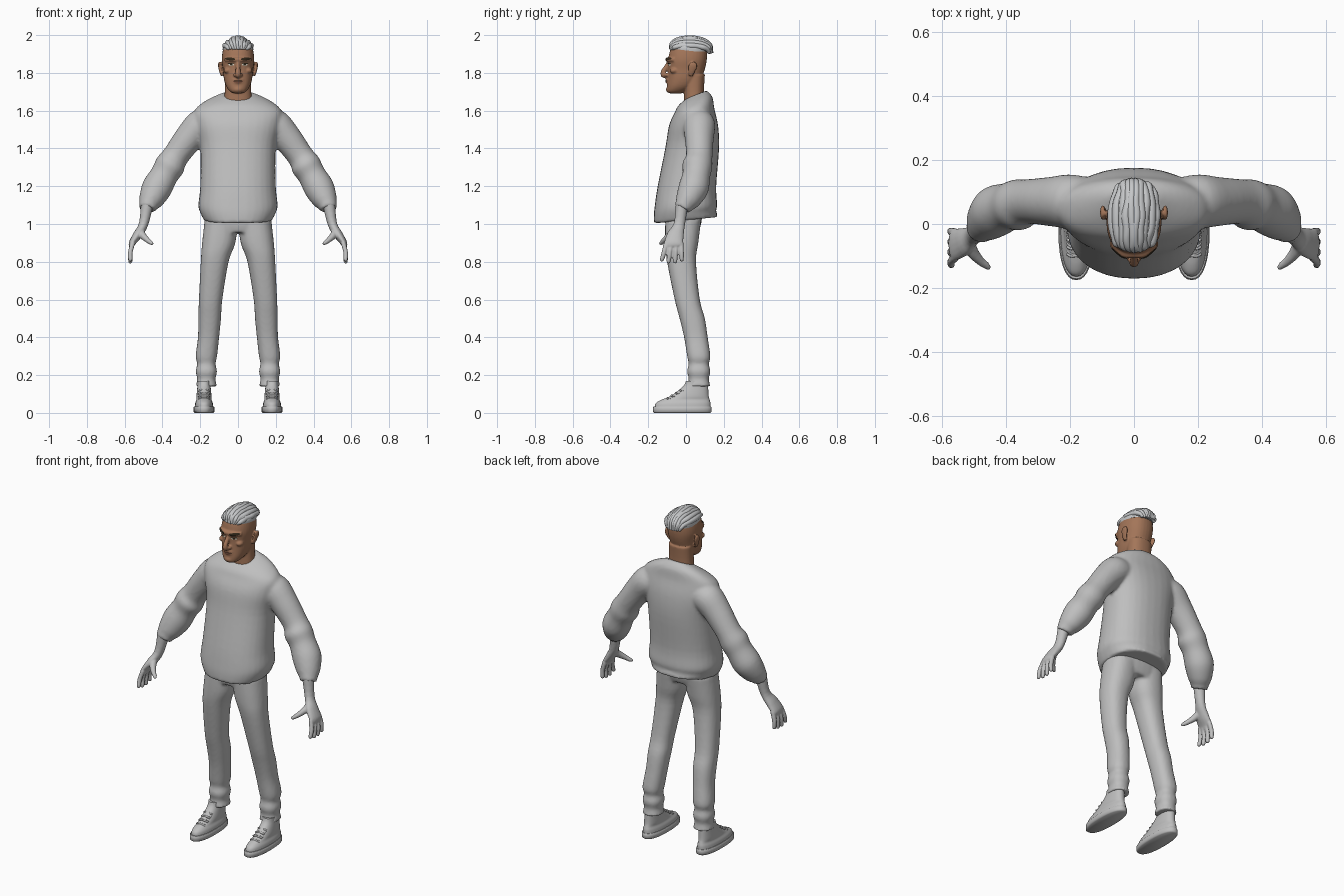
import bpy, bmesh, math, random
from mathutils import Vector, Matrix

random.seed(4)
if "Cube" in bpy.data.objects:
    bpy.data.objects.remove(bpy.data.objects["Cube"])

SIDES = {"left": 1, "right": -1}
ACROSS, ALONG = Vector((1, 0, 0)), Vector((0, 1, 0))


def material(name, red, green, blue):
    mat = bpy.data.materials.new(name)
    mat.use_nodes = True
    mat.diffuse_color = (red, green, blue, 1)
    mat.node_tree.nodes["Principled BSDF"].inputs["Base Color"].default_value = mat.diffuse_color
    return mat


GREY = material("plain grey", .52, .52, .52)
HAIR = material("hair grey", .56, .57, .58)
SKIN = material("warm brown skin", .37, .18, .1)
LIP = material("dark lip", .2, .08, .05)
DARK = material("dark brown", .03, .02, .01)
WHITE = material("eye white", .7, .7, .6)


def ease(before, start, end, after, t):
    """Point on a smooth curve between start and end."""
    leave, arrive = (end - before) / 2, (after - start) / 2
    blend = t * t * (3 - 2 * t)
    return (start.lerp(end, blend) + leave * t * (1 - t) ** 2 - arrive * t * t * (1 - t))


def loft(bm, rings, steps=4):
    """Closed skin through rings of points, eased between rings."""
    padded = [rings[0], *rings, rings[-1]]
    path = []
    for group in zip(padded, padded[1:], padded[2:], padded[3:]):
        for step in range(steps):
            path.append([ease(*points, step / steps) for points in zip(*group)])
    path.append(rings[-1])
    rows = [[bm.verts.new(point) for point in ring] for ring in path]
    for low, high in zip(rows, rows[1:]):
        for k in range(len(low)):
            bm.faces.new((low[k - 1], low[k], high[k], high[k - 1]))
    for end in (rows[0], rows[-1]):
        bm.faces.new(end)


def circle(count):
    """Cosine and sine pairs around a full turn."""
    turns = [math.tau * k / count for k in range(count)]
    return [(math.cos(turn), math.sin(turn)) for turn in turns]


def level(z, inner, outer, front, back, tilt=0, square=.87):
    """Rounded ring at a height, between side limits and front and back limits."""
    ring = []
    for c, s in circle(32):
        x = math.copysign(abs(c) ** square, c) * (outer - inner) / 2
        y = math.copysign(abs(s) ** square, s) * (back - front) / 2
        ring.append(Vector(((inner + outer) / 2 + x, (front + back) / 2 + y, z + tilt * y)))
    return ring


def centred(rows):
    return [level(z, -half, half, *rest) for z, half, *rest in rows]


def sided(rows, side):
    return [level(z, side * inner, side * outer, *rest) for z, inner, outer, *rest in rows]


def tube(bm, points, ref=ALONG, side=1, count=16):
    """Limb through points of x, y, z, radius along ref and, if it differs, radius across."""
    centres = [Vector((side * x, y, z)) for x, y, z, *radii in points]
    rings = []
    for i, centre in enumerate(centres):
        tangent = (centres[min(i + 1, len(centres) - 1)] - centres[max(i - 1, 0)]).normalized()
        u = (ref - tangent * ref.dot(tangent)).normalized()
        v = tangent.cross(u)
        x, y, z, wide, *thin = points[i]
        thick = thin[0] if thin else wide
        rings.append([centre + u * wide * c + v * thick * s for c, s in circle(count)])
    loft(bm, rings)


def ball(bm, place, size):
    bmesh.ops.create_uvsphere(bm, u_segments=20, v_segments=12, radius=1,
                              matrix=Matrix.LocRotScale(Vector(place), None, Vector(size)))


def finish(bm, name, mat, voxel=0, smooth=0):
    """Turn the shapes into an object, fused into one skin if a voxel size is given."""
    bmesh.ops.recalc_face_normals(bm, faces=bm.faces)
    mesh = bpy.data.meshes.new(name)
    bm.to_mesh(mesh)
    bm.free()
    mesh.materials.append(mat)
    mesh.shade_smooth()
    mesh.set_sharp_from_angle(angle=math.radians(50))
    thing = bpy.data.objects.new(name, mesh)
    bpy.context.scene.collection.objects.link(thing)
    if voxel:
        fuse = thing.modifiers.new("Fuse", "REMESH")
        fuse.mode = "VOXEL"
        fuse.voxel_size = voxel
        fuse.use_smooth_shade = True
        soften = thing.modifiers.new("Soften", "SMOOTH")
        soften.iterations = smooth
    return thing


# Sweater: torso and two baggy sleeves fused together
bm = bmesh.new()
loft(bm, centred([
    (1.02, .18, -.17, .17, .1), (1.06, .2, -.17, .16, .06), (1.1, .21, -.165, .165), (1.2, .2, -.15, .16),
    (1.4, .2, -.11, .175), (1.52, .225, -.09, .17), (1.6, .23, -.06, .15, .1),
    (1.65, .17, -.04, .14, .25), (1.685, .085, 0, .11, .4)]))
for side in SIDES.values():
    tube(bm, [(.13, .06, 1.54, .08), (.2, .07, 1.52, .085), (.26, .07, 1.455, .077), (.33, .07, 1.36, .07),
              (.36, .06, 1.31, .08), (.39, .055, 1.26, .074), (.43, .04, 1.19, .08),
              (.46, .01, 1.13, .066), (.475, -.01, 1.1, .05), (.48, -.02, 1.08, .045)], side=side, count=24)
finish(bm, "sweater", GREY, voxel=.01, smooth=3)

# Trousers: hips and two legs, bunched in folds at the ankles
bm = bmesh.new()
loft(bm, centred([(1.08, .165, -.11, .09), (1, .18, -.11, .08), (.955, .175, -.1, .065)]))
for side in SIDES.values():
    legs = [(1.02, 0, .176, -.11, .08), (.9, .014, .19, -.11, .065), (.8, .05, .197, -.1, .053),
            (.6, .083, .207, -.06, .073), (.5, .09, .21, -.034, .1), (.4, .1, .212, -.01, .115)]
    for fold in range(5):
        swell = .004 * (-1) ** fold
        legs.append((.3 - .04 * fold, .115 - swell, .22 + swell, .01 - swell, .125 + swell))
    loft(bm, sided(legs, side))
finish(bm, "trousers", GREY, voxel=.009, smooth=3)

for label, side in SIDES.items():
    # Hand: wrist and palm, four spread fingers and a thumb
    bm = bmesh.new()
    tube(bm, [(.48, -.02, 1.11, .034), (.5, -.035, 1, .03, .025), (.53, -.055, .945, .044, .024),
              (.56, -.065, .9, .05, .018), (.565, -.065, .88, .045, .014)], side=side)
    for finger in range(4):
        spread = finger - 1.5
        tip = .79 + .005 * spread ** 2
        tube(bm, [(.557, -.065 + spread * .026, .9, .013), (.57, -.07 + spread * .031, .85, .0125),
                  (.57, -.075 + spread * .035, tip + .01, .011),
                  (.57, -.075 + spread * .036, tip, .006)], side=side)
    tube(bm, [(.515, -.05, .97, .018), (.505, -.085, .94, .019), (.48, -.115, .915, .014),
              (.46, -.13, .9, .011), (.45, -.14, .895, .006)], side=side)
    finish(bm, label + "_hand", GREY, voxel=.005, smooth=2)

    # High-top shoe: upper, crossed laces and sole
    bm = bmesh.new()
    loft(bm, sided([(.02, .13, .23, -.165, .13), (.05, .133, .227, -.16, .13), (.07, .14, .22, -.13, .125),
                    (.09, .14, .22, -.08, .12), (.14, .145, .215, -.016, .117), (.17, .145, .215, 0, .115)], side))
    finish(bm, label + "_shoe", GREY)
    bm = bmesh.new()
    for row in range(4):
        y, z = -.1 + .023 * row, .08 + .014 * row
        for skew in (-.006, .006):
            tube(bm, [(.18 + reach * .028, y + .012 * reach ** 2 + skew * reach, z - .008 * reach ** 2, .005)
                      for reach in (-1, -.5, .5, 1)], ref=ALONG, side=side, count=8)
    finish(bm, label + "_laces", GREY)
    bm = bmesh.new()
    loft(bm, sided([(height, .124 + inset, .236 - inset, inset - .175, .136 - inset)
                    for height, inset in ((0, .007), (.006, 0), (.028, 0), (.034, .004))], side), steps=1)
    finish(bm, label + "_sole", GREY)

# Head: neck, skull and jaw with nose, brow, lips, chin, cheeks and ears
bm = bmesh.new()
loft(bm, centred([(1.62, .076, -.01, .1), (1.7, .07, -.01, .095), (1.79, .07, -.01, .1)]))
loft(bm, centred([
    (1.692, .026, -.09, -.02), (1.703, .044, -.1, 0), (1.73, .063, -.1, .045), (1.77, .075, -.096, .08),
    (1.82, .08, -.094, .1), (1.87, .086, -.094, .11), (1.92, .08, -.084, .11),
    (1.955, .066, -.066, .096), (1.98, .035, -.03, .06)]))
tube(bm, [(0, -.09, 1.865, .01), (0, -.1, 1.84, .011), (0, -.12, 1.805, .014),
          (0, -.12, 1.79, .015), (0, -.096, 1.78, .012)], ref=ACROSS)
tube(bm, [(.066 * reach, -.094 + .034 * reach ** 4, 1.87, .012) for reach in (-1, -.5, 0, .5, 1)])
for z in (1.75, 1.763):
    tube(bm, [(.028 * reach, -.1 + .013 * reach ** 2, z, .007) for reach in (-1, 0, 1)])
ball(bm, (0, -.09, 1.712), (.026, .016, .017))
for side in SIDES.values():
    ball(bm, (side * .015, -.103, 1.789), (.011, .013, .01))
    ball(bm, (side * .055, -.062, 1.812), (.021, .024, .016))
    tube(bm, [(.084, .025, 1.785, .011, .007), (.092, .03, 1.81, .019, .008),
              (.098, .037, 1.84, .024, .008), (.097, .04, 1.858, .013, .006)], side=side)
head = finish(bm, "head", SKIN, voxel=.005, smooth=3)


def plate(name, mat, x, z, wide, high, lift, turn=0):
    """Thin oval laid on the front of the head."""
    place = Matrix.Translation((x, -.2, z)) @ Matrix.Rotation(turn, 4, "Y")
    upright = Matrix.Rotation(math.pi / 2, 4, "X") @ Matrix.Diagonal((wide, high, 1, 1))
    bm = bmesh.new()
    bmesh.ops.create_circle(bm, cap_ends=True, cap_tris=True, segments=16, radius=1, matrix=place @ upright)
    bmesh.ops.subdivide_edges(bm, edges=bm.edges[:], cuts=3, use_grid_fill=True)
    wrap = finish(bm, name, mat).modifiers.new("Lay on head", "SHRINKWRAP")
    wrap.target = head
    wrap.wrap_method = "PROJECT"
    wrap.wrap_mode = "ABOVE_SURFACE"
    wrap.use_project_y = True
    wrap.use_positive_direction = True
    wrap.offset = lift


# Painted face details
for label, side in SIDES.items():
    plate(label + "_eye", WHITE, side * .035, 1.844, .015, .0065, lift=.002)
    plate(label + "_iris", DARK, side * .034, 1.844, .006, .006, lift=.0035)
    plate(label + "_upper_lid", DARK, side * .036, 1.851, .018, .003, lift=.004, turn=side * .08)
    plate(label + "_brow", DARK, side * .041, 1.873, .026, .006, lift=.003, turn=side * -.06)
plate("lips", LIP, 0, 1.755, .026, .008, lift=.002)
plate("mouth_line", DARK, 0, 1.757, .027, .002, lift=.003)

# Hair: a cap under thick locks swept from the forehead to the back
bm = bmesh.new()
loft(bm, centred([(1.912, .08, -.076, .116), (1.935, .08, -.083, .12), (1.962, .066, -.068, .11),
                  (1.98, .035, -.035, .08)]))
finish(bm, "hair_cap", HAIR)
bm = bmesh.new()
locks, bends = 10, 8
for lock in range(locks):
    across = 2 * lock / (locks - 1) - 1
    rise = .06 - .04 * across ** 2
    points = []
    for bend in range(bends + 1):
        sweep = math.pi * bend / bends
        arch = math.sin(sweep)
        points.append((across * (.042 + .022 * arch) + random.uniform(-.005, .005),
                       .027 - (.11 - .015 * across ** 2) * math.cos(sweep),
                       1.925 + rise * arch ** .7 - .02 * (bend / bends) ** 4,
                       .008 + .007 * arch ** .5))
    tube(bm, points, ref=ACROSS, count=12)
finish(bm, "hair_locks", HAIR)
